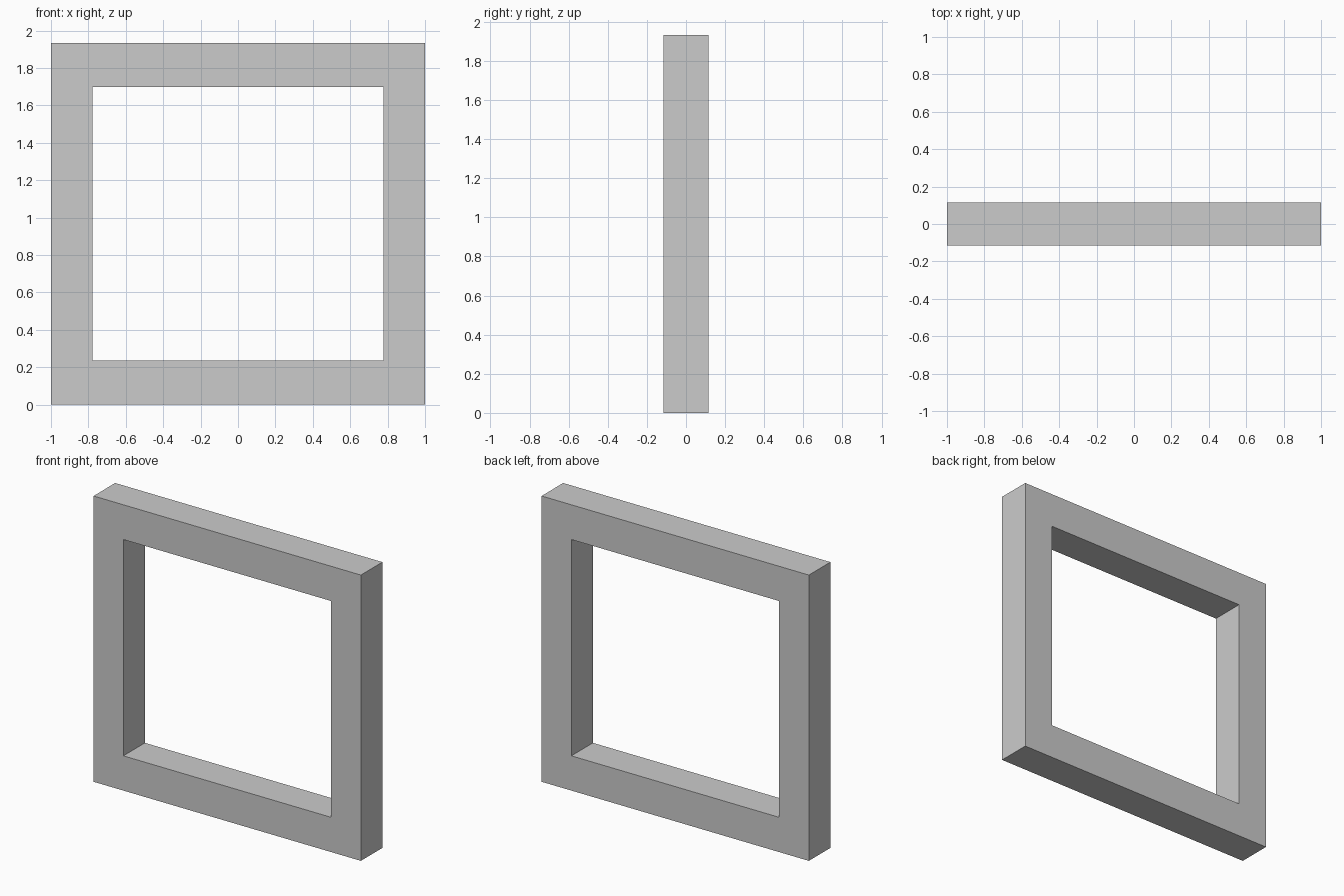
import bpy
import bmesh

if "Cube" in bpy.data.objects:
    bpy.data.objects.remove(bpy.data.objects["Cube"])

HALF_W, HEIGHT, HALF_D = 1.0, 1.933, 0.115
SIDE, RAIL = 0.223, 0.235  # upright and rail widths


def rectangle(bm, half_w, z0, z1):
    """Corner loop of a rectangle on the front plane."""
    corners = [(-half_w, z0), (half_w, z0), (half_w, z1), (-half_w, z1)]
    return [bm.verts.new((x, -HALF_D, z)) for x, z in corners]


# Front face ring: outer outline joined to the opening
bm = bmesh.new()
outer = rectangle(bm, HALF_W, 0, HEIGHT)
inner = rectangle(bm, HALF_W - SIDE, RAIL, HEIGHT - RAIL)
ring = []
for i in range(4):
    j = (i + 1) % 4
    ring.append(bm.faces.new((outer[i], outer[j], inner[j], inner[i])))

# Extrude the ring to the back, keeping the front
result = bmesh.ops.extrude_face_region(bm, geom=ring, use_keep_orig=True)
back = [g for g in result["geom"] if isinstance(g, bmesh.types.BMVert)]
bmesh.ops.translate(bm, verts=back, vec=(0, 2 * HALF_D, 0))
bmesh.ops.recalc_face_normals(bm, faces=bm.faces)

# Square frame object
mesh = bpy.data.meshes.new("square_frame")
bm.to_mesh(mesh)
bm.free()
frame = bpy.data.objects.new("square_frame", mesh)
bpy.context.collection.objects.link(frame)
